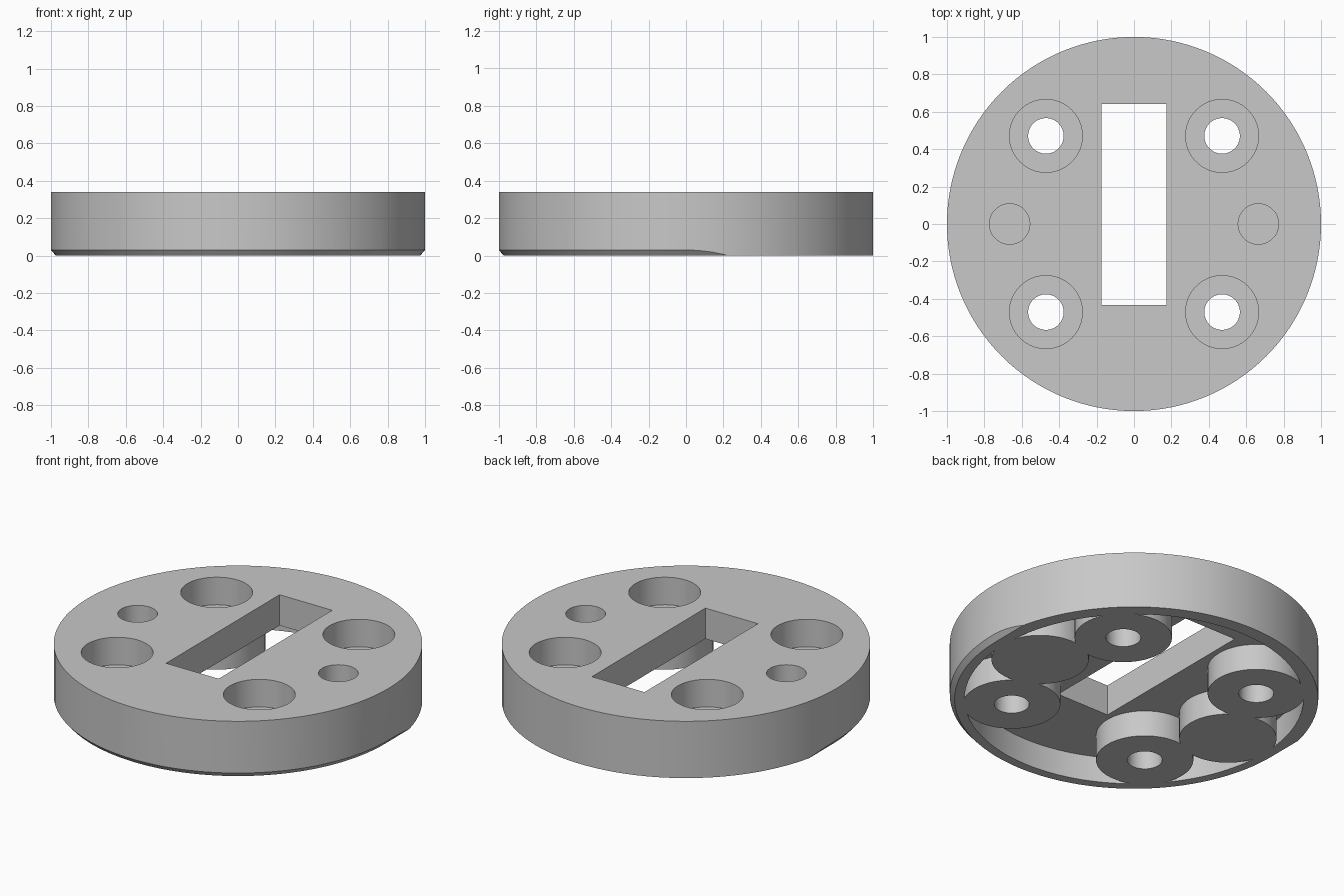
import bpy
import bmesh
from math import sin, cos, pi, radians

cube = bpy.data.objects.get("Cube")
if cube:
    bpy.data.objects.remove(cube, do_unlink=True)

HEIGHT = 0.34        # full disc height
CEILING = 0.156      # underside of the top plate
SCREW = 0.471        # screw hole offset on x and y
PIN = 0.665          # pin hole offset on x

grey = bpy.data.materials.new("plain grey")
grey.use_nodes = True
colour = (0.58, 0.58, 0.58, 1)
grey.diffuse_color = colour
grey.node_tree.nodes["Principled BSDF"].inputs["Base Color"].default_value = colour


def loft(name, lower, upper, z0, z1):
    """Solid between two outlines that have the same number of points."""
    bm = bmesh.new()
    a = [bm.verts.new((x, y, z0)) for x, y in lower]
    b = [bm.verts.new((x, y, z1)) for x, y in upper]
    bm.faces.new(a[::-1])
    bm.faces.new(b)
    n = len(a)
    for i in range(n):
        j = (i + 1) % n
        bm.faces.new((a[i], a[j], b[j], b[i]))
    mesh = bpy.data.meshes.new(name)
    bm.to_mesh(mesh)
    bm.free()
    obj = bpy.data.objects.new(name, mesh)
    bpy.context.collection.objects.link(obj)
    mesh.materials.append(grey)
    return obj


def cylinder(name, r, z0, z1, x=0, y=0, n=64):
    ring = [(x + r * cos(2 * pi * i / n), y + r * sin(2 * pi * i / n)) for i in range(n)]
    return loft(name, ring, ring, z0, z1)


def combine(target, tool, operation="DIFFERENCE"):
    """Apply a boolean to the target and discard the tool."""
    mod = target.modifiers.new("cut", "BOOLEAN")
    mod.object = tool
    mod.operation = operation
    mod.solver = "EXACT"
    bpy.context.view_layer.objects.active = target
    bpy.ops.object.modifier_apply(modifier=mod.name)
    bpy.data.objects.remove(tool, do_unlink=True)


def half_round(r, n=64):
    """Front half circle with straight sides running to the back."""
    arc = [(r * cos(pi + pi * i / n), r * sin(pi + pi * i / n)) for i in range(n + 1)]
    return arc + [(r, 1.5), (-r, 1.5)]


# Disc with a chamfer on its lower front edge
disc = cylinder("mounting_disc", 1, 0, HEIGHT, n=128)
slope = 0.026 / 0.03
envelope = loft("envelope", half_round(0.974 - 0.1 * slope),
                half_round(0.974 + 0.5 * slope), -0.1, 0.5)
combine(disc, envelope, "INTERSECT")

# Hollow underside, leaving the rim and six round bosses
screws = [(sx * SCREW, sy * SCREW) for sx in (-1, 1) for sy in (-1, 1)]
pins = [(-PIN, 0), (PIN, 0)]
hollow = cylinder("hollow", 0.92, -0.1, CEILING, n=128)
for x, y in screws + pins:
    combine(hollow, cylinder("boss", 0.264, -0.2, 0.3, x, y))
combine(disc, hollow)

# Slot through the plate
slot = [(-0.174, -0.432), (0.174, -0.432), (0.174, 0.642), (-0.174, 0.642)]
combine(disc, loft("slot", slot, slot, -0.1, 0.5))

# Counterbored screw holes and blind pin holes
for x, y in screws:
    combine(disc, cylinder("counterbore", 0.195, 0.175, 0.5, x, y))
    combine(disc, cylinder("screw_hole", 0.095, -0.1, 0.5, x, y))
for x, y in pins:
    combine(disc, cylinder("pin_hole", 0.108, 0.09, 0.5, x, y))

# Smooth the round walls, keep the edges sharp
bpy.ops.object.select_all(action="DESELECT")
disc.select_set(True)
bpy.context.view_layer.objects.active = disc
bpy.ops.object.shade_smooth_by_angle(angle=radians(30))
